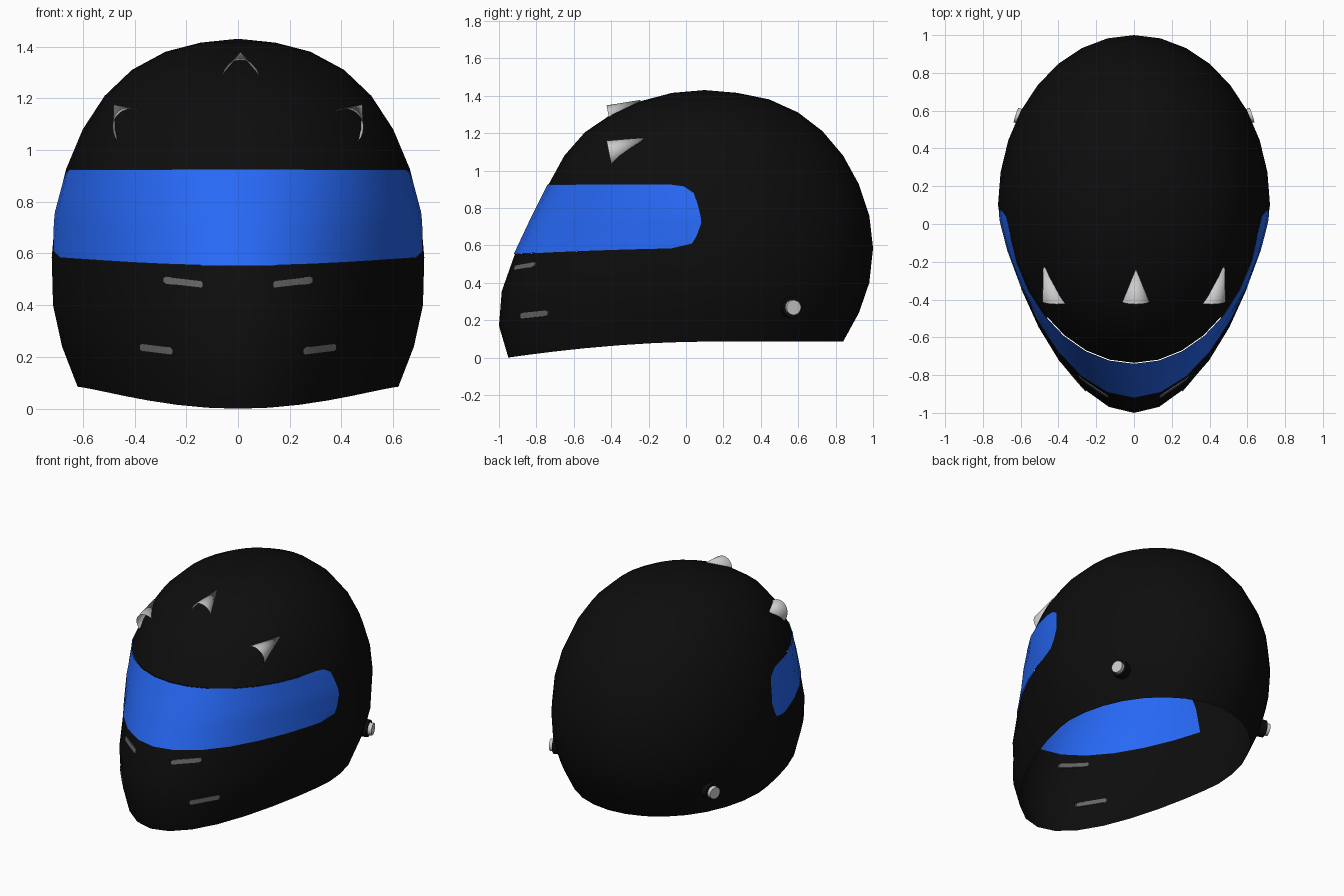
import bpy, bmesh, math
from mathutils import Vector
from mathutils.bvhtree import BVHTree

if "Cube" in bpy.data.objects:
    bpy.data.objects.remove(bpy.data.objects["Cube"])

CY = 0.1      # y of the vertical axis of the shell
SEG = 32      # sides around the shell


def material(name, rgb):
    m = bpy.data.materials.new(name)
    m.diffuse_color = (*rgb, 1)
    m.use_nodes = True
    m.node_tree.nodes["Principled BSDF"].inputs["Base Color"].default_value = m.diffuse_color
    return m


BLACK = material("black", (0.004, 0.004, 0.004))
BLUE = material("blue", (0.02, 0.14, 0.92))
DARK_GREY = material("dark_grey", (0.13, 0.13, 0.13))


def finish(name, bm, mat=None, angle=60, recalc=True):
    if recalc:
        bmesh.ops.recalc_face_normals(bm, faces=bm.faces)
    me = bpy.data.meshes.new(name)
    bm.to_mesh(me)
    bm.free()
    ob = bpy.data.objects.new(name, me)
    bpy.context.collection.objects.link(ob)
    if mat:
        me.materials.append(mat)
    bpy.ops.object.select_all(action='DESELECT')
    ob.select_set(True)
    bpy.context.view_layer.objects.active = ob
    bpy.ops.object.shade_smooth_by_angle(angle=math.radians(angle))
    return ob


# Shell rings: side z, front z, half width, front depth, back depth, front pinch
RINGS = [
    (1.43, 1.43, 0, 0, 0, 1),
    (1.415, 1.415, .145, .175, .175, 1),
    (1.38, 1.37, .28, .345, .345, 1),
    (1.31, 1.30, .41, .5, .5, 1),
    (1.21, 1.205, .515, .64, .63, 1),
    (1.08, 1.08, .6, .75, .74, 1),
    (.925, .925, .665, .835, .825, 1.05),
    (.76, .745, .705, .925, .88, 1.3),
    (.585, .553, .72, 1.015, .9, 1.5),
    (.4, .355, .715, 1.085, .88, 1.5),
    (.24, .17, .68, 1.1, .825, 1.5),
    (.085, 0, .62, 1.05, .74, 1.4),
]


def ring_point(k, level):
    """Point k (0 = front) of a shell ring."""
    z, zf, a, fy, by, p = RINGS[level]
    t = math.tau * k / SEG
    c = math.cos(t)
    f = max(c, 0)
    y = CY - fy * f ** p if c > 0 else CY - by * c
    return Vector((a * math.sin(t), y, z + (zf - z) * f ** 2.5))


def surf(k, level):
    """Point between ring points, lying on the facets."""
    k0, l0 = math.floor(k), min(int(level), len(RINGS) - 2)
    u, v = k - k0, level - l0
    top = ring_point(k0, l0).lerp(ring_point(k0 + 1, l0), u)
    low = ring_point(k0, l0 + 1).lerp(ring_point(k0 + 1, l0 + 1), u)
    return top.lerp(low, v)


# Shell with the eye opening left out
bm = bmesh.new()
pole = bm.verts.new(ring_point(0, 0))
rows = [[bm.verts.new(ring_point(k, l)) for k in range(SEG)] for l in range(1, len(RINGS))]
for k in range(SEG):
    n = (k + 1) % SEG
    bm.faces.new((pole, rows[0][k], rows[0][n]))
    for i in range(len(rows) - 1):
        if i + 1 in (6, 7) and (k < 6 or k >= SEG - 6):
            continue
        bm.faces.new((rows[i][k], rows[i + 1][k], rows[i + 1][n], rows[i][n]))
bmesh.ops.recalc_face_normals(bm, faces=bm.faces)
bm.normal_update()
tree = BVHTree.FromBMesh(bm)
finish("helmet_shell", bm, BLACK)

# Visor following the shell, with rounded ends (ring level, end column)
ENDS = [(6, 6.8), (6.06, 7.25), (6.27, 7.58), (6.64, 7.7), (7, 7.8),
        (7.23, 7.83), (7.63, 7.55), (7.86, 7.25), (8, 6.4)]
bm = bmesh.new()
grid = []
for level, end in ENDS:
    tail = [7 if end > 7 else (6 + end) / 2, end]
    cols = [-t for t in reversed(tail)] + list(range(-6, 7)) + tail
    row = []
    for k in cols:
        p = surf(k, level)
        row.append(bm.verts.new((p.x * 1.008, CY + (p.y - CY) * 1.006, p.z)))
    grid.append(row)
for r, s in zip(grid, grid[1:]):
    for i in range(len(r) - 1):
        bm.faces.new((r[i], s[i], s[i + 1], r[i + 1]))
finish("visor", bm, BLUE, recalc=False)


# Slim chin vents projected on the shell, passing through it
def chin_vent(name, x0, z0, x1, z1, h):
    bm = bmesh.new()
    front, back = [], []
    cols = [(0, .55), (.06, 1), (.35, 1), (.65, 1), (.94, 1), (1, .55)]
    outline = [(u, -w) for u, w in cols] + [(u, w) for u, w in reversed(cols)]
    for u, w in outline:
        x, z = x0 + (x1 - x0) * u, z0 + (z1 - z0) * u + w * h / 2
        hit = tree.ray_cast(Vector((x, -3, z)), Vector((0, 1, 0)))[0]
        front.append(bm.verts.new(hit + Vector((0, -.007, 0))))
        back.append(bm.verts.new(hit + Vector((0, .012, 0))))
    n = len(outline)
    for i in range(n // 2 - 1):
        j = n - 1 - i
        bm.faces.new((front[i], front[i + 1], front[j - 1], front[j]))
        bm.faces.new((back[j], back[j - 1], back[i + 1], back[i]))
    for i in range(n):
        j = (i + 1) % n
        bm.faces.new((front[j], front[i], back[i], back[j]))
    finish(name, bm, DARK_GREY, 30)


# Open half-sunk cones used as air scoops
def scoop(name, base, r, apex, sides=24):
    bm = bmesh.new()
    tip = bm.verts.new(apex)
    ring = []
    for i in range(sides):
        a = math.tau * i / sides
        s, c = math.sin(a), math.cos(a)
        ring.append(bm.verts.new(Vector(base) + Vector((r * c, -.015 * s, r * s))))
    for i in range(sides):
        bm.faces.new((ring[i], ring[(i + 1) % sides], tip))
    finish(name, bm)


# Round side buttons on a black base
def disc(name, centre, axis, r, depth, mat=None):
    bm = bmesh.new()
    rot = axis.to_track_quat('Z', 'Y').to_matrix().to_4x4()
    rot.translation = centre
    bmesh.ops.create_cone(bm, cap_ends=True, segments=24, radius1=r, radius2=r * .95,
                          depth=depth, matrix=rot)
    finish(name, bm, mat, 30)


scoop("scoop_centre", (0.01, -.41, 1.275), .073, (0.01, -.24, 1.378))
for side, s in (("right", 1), ("left", -1)):
    chin_vent("upper_vent_" + side, s * .135, .48, s * .29, .498, .028)
    chin_vent("lower_vent_" + side, s * .253, .222, s * .38, .238, .03)
    scoop("scoop_" + side, (s * .41, -.41, 1.085), .075, (s * .48, -.22, 1.176))
    hit = tree.ray_cast(Vector((s * 3, .56, .27)), Vector((-s, 0, 0)))[0]
    axis = Vector((s * .95, .3, -.05)).normalized()
    disc("button_base_" + side, hit, axis, .058, .06, BLACK)
    disc("button_" + side, hit + axis * .02, axis, .042, .07)
